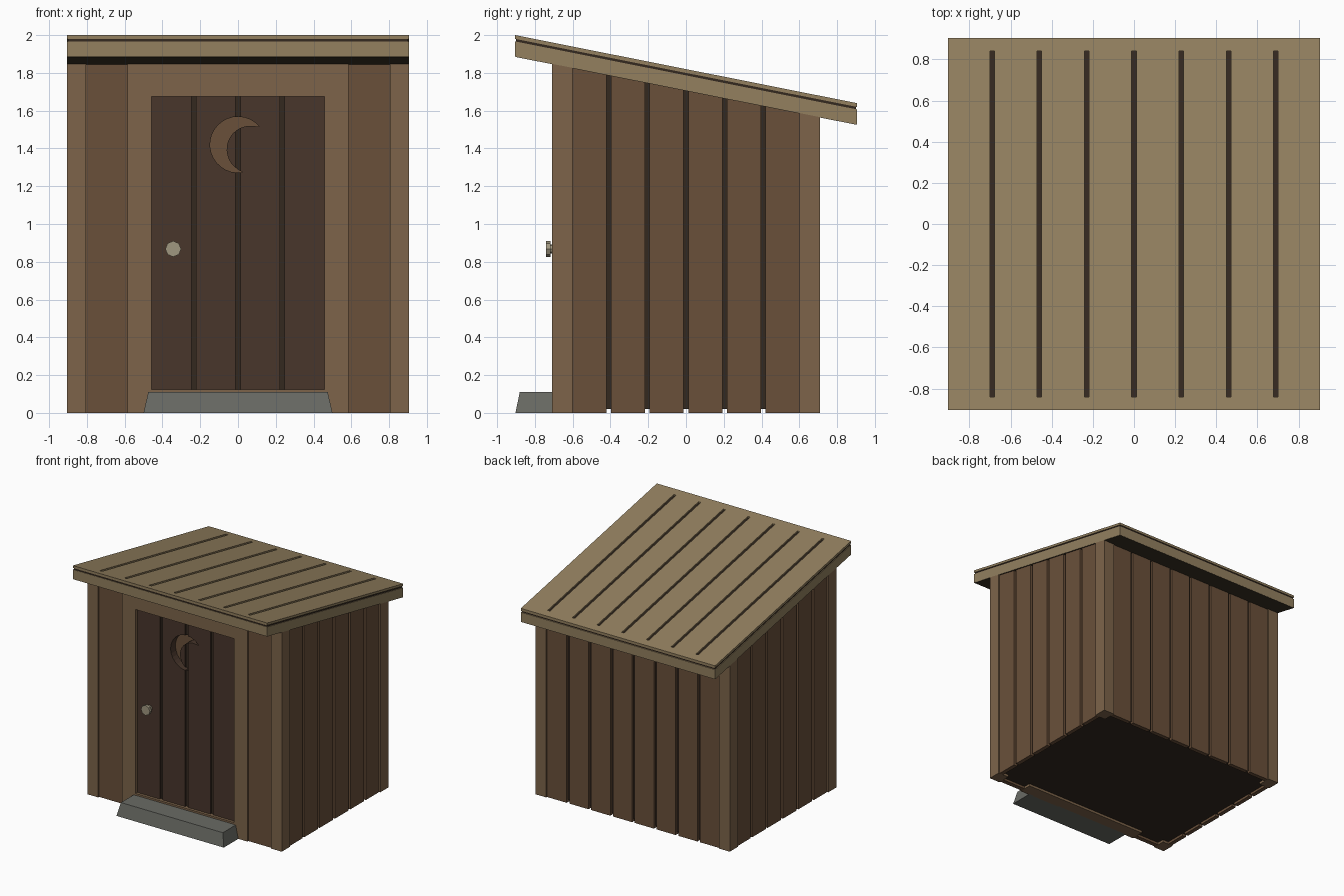
import bpy, bmesh, math

if "Cube" in bpy.data.objects:
    bpy.data.objects.remove(bpy.data.objects["Cube"])

SLOPE = 0.199          # roof fall per unit of y
HX, HY = 0.905, 0.71   # half size of the body
ROOF_Y = 0.905         # half depth of the roof


def material(name, hex_code):
    m = bpy.data.materials.new(name)
    srgb = [int(hex_code[i:i + 2], 16) / 255 for i in (0, 2, 4)]
    m.diffuse_color = [((c + 0.055) / 1.055) ** 2.4 for c in srgb] + [1]
    m.use_nodes = True
    m.node_tree.nodes["Principled BSDF"].inputs["Base Color"].default_value = m.diffuse_color
    return m


TRIM = material("trim_wood", "7D644A")
PLANK = material("plank_wood", "6A503A")
DOOR = material("door_wood", "48362B")
ROOF = material("roof_wood", "93805F")
DARK = material("dark_gap", "33281F")
SOFFIT = material("soffit", "3F3628")
STONE = material("stone", "696A64")
METAL = material("knob_metal", "A09780")


def finish(name, bm, mat):
    bmesh.ops.recalc_face_normals(bm, faces=bm.faces)
    me = bpy.data.meshes.new(name)
    bm.to_mesh(me)
    bm.free()
    me.materials.append(mat)
    ob = bpy.data.objects.new(name, me)
    bpy.context.collection.objects.link(ob)
    return ob


def drop(y):
    return -SLOPE * (y + ROOF_Y)


def under(y):
    return 1.885 + drop(y)


def boxes(name, mat, items, shear=False):
    """Boxes (x0,x1,y0,y1,z0,z1); z1=None runs up to the roof, shear follows its slope."""
    bm = bmesh.new()
    for x0, x1, y0, y1, z0, z1 in items:
        v = []
        for top in (0, 1):
            for x, y in ((x0, y0), (x1, y0), (x1, y1), (x0, y1)):
                z = z1 if top else z0
                z = under(y) + 0.002 if z is None else z + (drop(y) if shear else 0)
                v.append(bm.verts.new((x, y, z)))
        bm.faces.new(v[0:4])
        bm.faces.new(v[4:8])
        for i in range(4):
            j = (i + 1) % 4
            bm.faces.new((v[i], v[j], v[j + 4], v[i + 4]))
    return finish(name, bm, mat)


def spans(edge0, edge1, grooves, gap):
    """Split a range into planks separated by gaps centred on the grooves."""
    cuts = [edge0] + [g + s * gap / 2 for g in grooves for s in (-1, 1)] + [edge1]
    return list(zip(cuts[0::2], cuts[1::2]))


def prism_y(bm, pts, y0, y1):
    """Extrude an x,z outline from y0 to y1."""
    a = [bm.verts.new((x, y0, z)) for x, z in pts]
    b = [bm.verts.new((x, y1, z)) for x, z in pts]
    bm.faces.new(a)
    bm.faces.new(b)
    for i in range(len(pts)):
        j = (i + 1) % len(pts)
        bm.faces.new((a[i], a[j], b[j], b[i]))


# Dark inner body and floor, seen through the plank gaps
boxes("inner_body", DARK, [(-0.875, 0.875, -0.615, 0.68, 0.02, None),
                           (-0.875, -0.5, -0.68, -0.6, 0.02, None),
                           (0.5, 0.875, -0.68, -0.6, 0.02, None)])

# Corner posts
boxes("corner_posts", TRIM, [(min(s * HX, s * 0.805), max(s * HX, s * 0.805),
                              min(t * HY, t * 0.6), max(t * HY, t * 0.6), 0, None)
                             for s in (-1, 1) for t in (-1, 1)])

# Side and back planks
side = spans(-0.6, 0.6, [-0.41, -0.205, 0, 0.205, 0.41], 0.024)
for name, x0, x1 in (("left_planks", -0.895, -0.86), ("right_planks", 0.86, 0.895)):
    boxes(name, PLANK, [(x0, x1, a, b, 0, None) for a, b in side])
back = spans(-0.805, 0.805, [i * 0.203 for i in range(-3, 4)], 0.024)
boxes("back_planks", PLANK, [(a, b, 0.665, 0.7, 0, None) for a, b in back])

# Front panels, door frame and sill
boxes("front_panels", PLANK, [(-0.805, -0.58, -0.698, -0.66, 0, None),
                              (0.58, 0.805, -0.698, -0.66, 0, None)])
boxes("door_frame", TRIM, [(-0.585, -0.458, -HY, -0.6, 0, None),
                           (0.458, 0.585, -HY, -0.6, 0, None),
                           (-0.458, 0.458, -HY, -0.6, 1.675, None)])
boxes("door_sill", TRIM, [(-0.458, 0.458, -0.708, -0.6, 0, 0.125)])

# Door planks with dark strips in the grooves
grooves = [-0.235, 0, 0.235]
door = boxes("door", DOOR, [(a, b, -0.685, -0.62, 0.125, 1.675)
                            for a, b in spans(-0.458, 0.458, grooves, 0.024)])
strips = boxes("door_grooves", DARK, [(g - 0.012, g + 0.012, -0.672, -0.622, 0.125, 1.675)
                                      for g in grooves])

# Crescent window cut through the door, with a wooden back behind it
outline = []
for i in range(21):
    a = math.radians(40 + 240 * i / 20)
    outline.append((0.148 * math.cos(a), 1.42 + 0.148 * math.sin(a)))
for i in range(1, 16):
    a = math.radians(252 - 184 * i / 16)
    outline.append((0.065 + 0.125 * math.cos(a), 1.395 + 0.125 * math.sin(a)))
bm = bmesh.new()
prism_y(bm, outline, -0.75, -0.59)
cutter = finish("crescent_cutter", bm, DOOR)
cutter.hide_render = True
for ob in (door, strips):
    mod = ob.modifiers.new("crescent", 'BOOLEAN')
    mod.operation = 'DIFFERENCE'
    mod.solver = 'EXACT'
    mod.object = cutter
    bpy.context.view_layer.objects.active = ob
    bpy.ops.object.modifier_apply(modifier=mod.name)
bpy.data.objects.remove(cutter)
boxes("crescent_back", PLANK, [(-0.2, 0.2, -0.621, -0.61, 1.22, 1.62)])

# Eight-sided knob on a stem
bm = bmesh.new()
for r, y0, y1 in ((0.042, -0.742, -0.718), (0.024, -0.72, -0.68)):
    prism_y(bm, [(-0.343 + r * math.cos(k * math.pi / 4), 0.868 + r * math.sin(k * math.pi / 4))
                 for k in range(8)], y0, y1)
finish("door_knob", bm, METAL)

# Tapered stone step
step = boxes("step", STONE, [(-0.5, 0.5, -0.903, -0.7, 0, 0.11)])
for v in step.data.vertices:
    if v.co.z > 0.05:
        v.co.x *= 0.95
        if v.co.y < -0.8:
            v.co.y = -0.88

# Roof: fascia slab with dark soffit, dark groove layer, slatted top sheet
R = ROOF_Y
boxes("roof_fascia", ROOF, [(-R, R, -R, R, 1.886, 1.967)], shear=True)
boxes("roof_soffit", SOFFIT, [(-R + 0.002, R - 0.002, -R + 0.002, R - 0.002, 1.885, 1.89)], shear=True)
boxes("roof_gap", DARK, [(-R + 0.006, R - 0.006, -R + 0.006, R - 0.006, 1.96, 1.988)], shear=True)
slats = spans(-R, R, [i * 0.23 for i in range(-3, 4)], 0.022)
boxes("roof_sheet", ROOF, [(a, b, -0.84, 0.84, 1.98, 2.0) for a, b in slats] +
      [(-R, R, -R, -0.84, 1.98, 2.0), (-R, R, 0.84, R, 1.98, 2.0)], shear=True)
